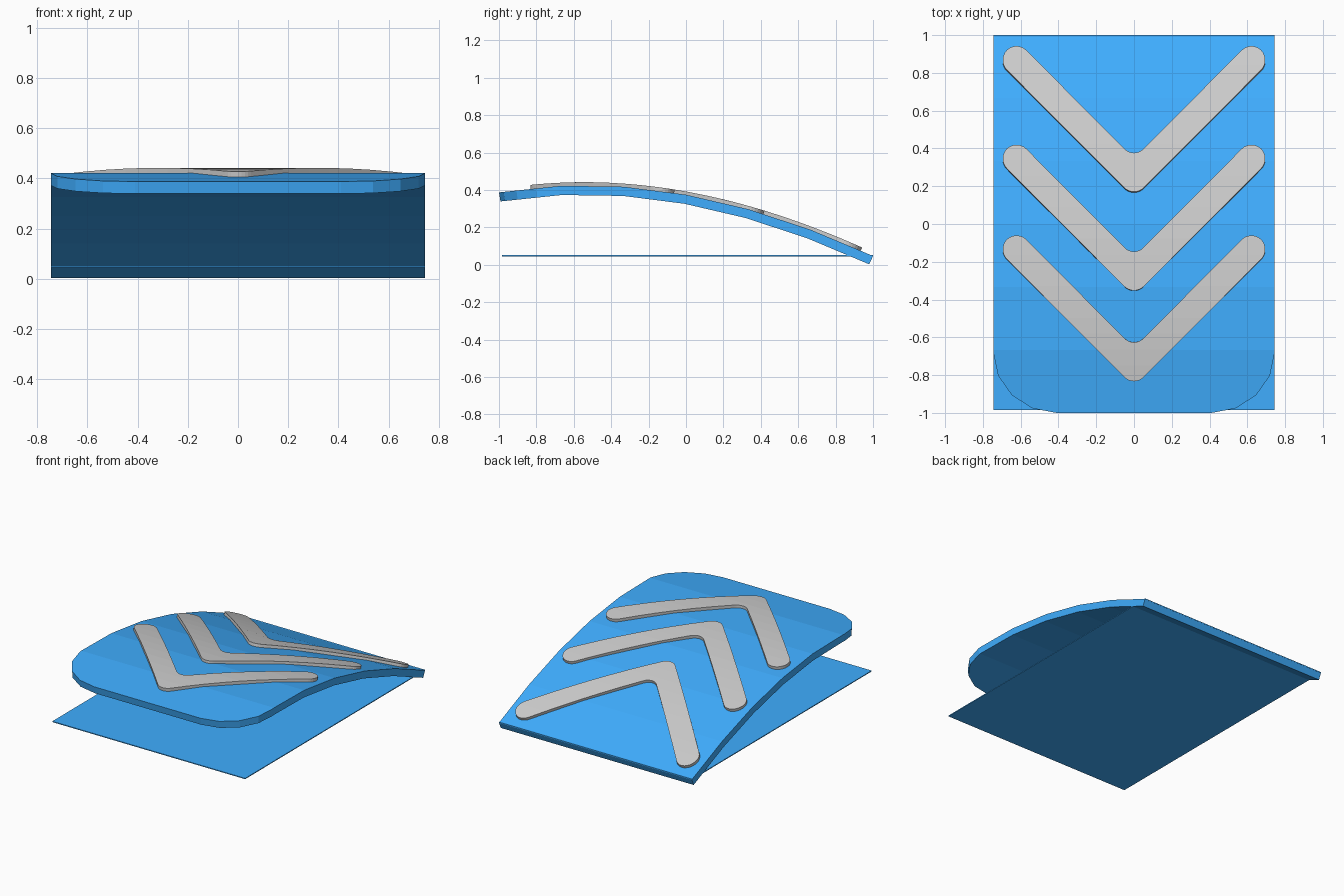
import bpy, bmesh
from math import sin, cos, radians, sqrt
from mathutils import Vector

if "Cube" in bpy.data.objects:
    bpy.data.objects.remove(bpy.data.objects["Cube"])

W = 0.745
BREAKS = [-1 + i / 3 for i in range(7)]


def curve(y):
    """Smooth height of the arched top surface."""
    t = (y + 1) * 1.5
    return (0.387 + 0.03 * t - 0.15 * t * (t - 1) / 2
            + 0.02 * t * (t - 1) * (t - 2) / 6)


def faceted(y):
    """Same height, straight between the break lines."""
    i = min(5, max(0, int((y + 1) * 3)))
    f = (y - BREAKS[i]) * 3
    return curve(BREAKS[i]) * (1 - f) + curve(BREAKS[i] + 1 / 3) * f


def normal(y):
    slope = (curve(y + 0.01) - curve(y - 0.01)) / 0.02
    return Vector((0, -slope, 1)).normalized()


def arc(cx, cy, rx, ry, a0, a1, n):
    return [(cx + rx * cos(radians(a0 + (a1 - a0) * i / n)),
             cy + ry * sin(radians(a0 + (a1 - a0) * i / n))) for i in range(n + 1)]


def mirrored(half):
    return half + [(-x, y) for x, y in reversed(half) if abs(x) > 1e-5]


def curved_slab(name, outline, cuts, height, low, high, mat=None):
    """Flat outline cut across y, draped on the arch and thickened along its normal."""
    bm = bmesh.new()
    bm.faces.new([bm.verts.new((x, y, 0)) for x, y in outline])
    for y in cuts:
        bmesh.ops.bisect_plane(bm, geom=bm.verts[:] + bm.edges[:] + bm.faces[:],
                               plane_co=(0, y, 0), plane_no=(0, 1, 0))
    base = bm.verts[:]
    ext = bmesh.ops.extrude_face_region(bm, geom=bm.faces[:], use_keep_orig=True)
    top = [g for g in ext["geom"] if isinstance(g, bmesh.types.BMVert)]
    for verts, offset in ((base, low), (top, high)):
        for v in verts:
            y = v.co.y
            v.co = Vector((v.co.x, y, height(y))) + normal(y) * offset
    bmesh.ops.recalc_face_normals(bm, faces=bm.faces[:])
    me = bpy.data.meshes.new(name)
    bm.to_mesh(me)
    bm.free()
    ob = bpy.data.objects.new(name, me)
    bpy.context.collection.objects.link(ob)
    if mat:
        me.materials.append(mat)
    return ob


blue = bpy.data.materials.new("blue")
blue.diffuse_color = (0.05, 0.42, 1.0, 1)
blue.use_nodes = True
blue.node_tree.nodes["Principled BSDF"].inputs["Base Color"].default_value = blue.diffuse_color

# Arched deck with rounded front corners
deck = mirrored(arc(W - 0.335, -0.68, 0.335, 0.32, -90, 0, 4) + [(W, 1.0)])
curved_slab("arched_deck", deck, BREAKS[1:6], faceted, -0.049, 0, blue)

# Thin flat base sheet
bpy.ops.mesh.primitive_cube_add(size=1, location=(0, 0.0075, 0.048))
base = bpy.context.object
base.name = "base_sheet"
base.scale = (2 * W, 1.985, 0.006)
base.data.materials.append(blue)

# Three raised chevrons with rounded ends, tip and notch
R, END, FILLET = 0.073, 0.622, 0.07
for k, tip in enumerate((0.24, -0.28, -0.758)):
    half = (arc(0, tip, R, R, -90, -45, 4)
            + arc(END, tip + END, R, R, -45, 135, 14)
            + arc(0, tip + (R + FILLET) * sqrt(2), FILLET, FILLET, -45, -90, 4))
    cuts = [-1 + i / 12 + 0.003 for i in range(25)]
    curved_slab(f"chevron_{k + 1}", mirrored(half), cuts, curve, -0.008, 0.017)
